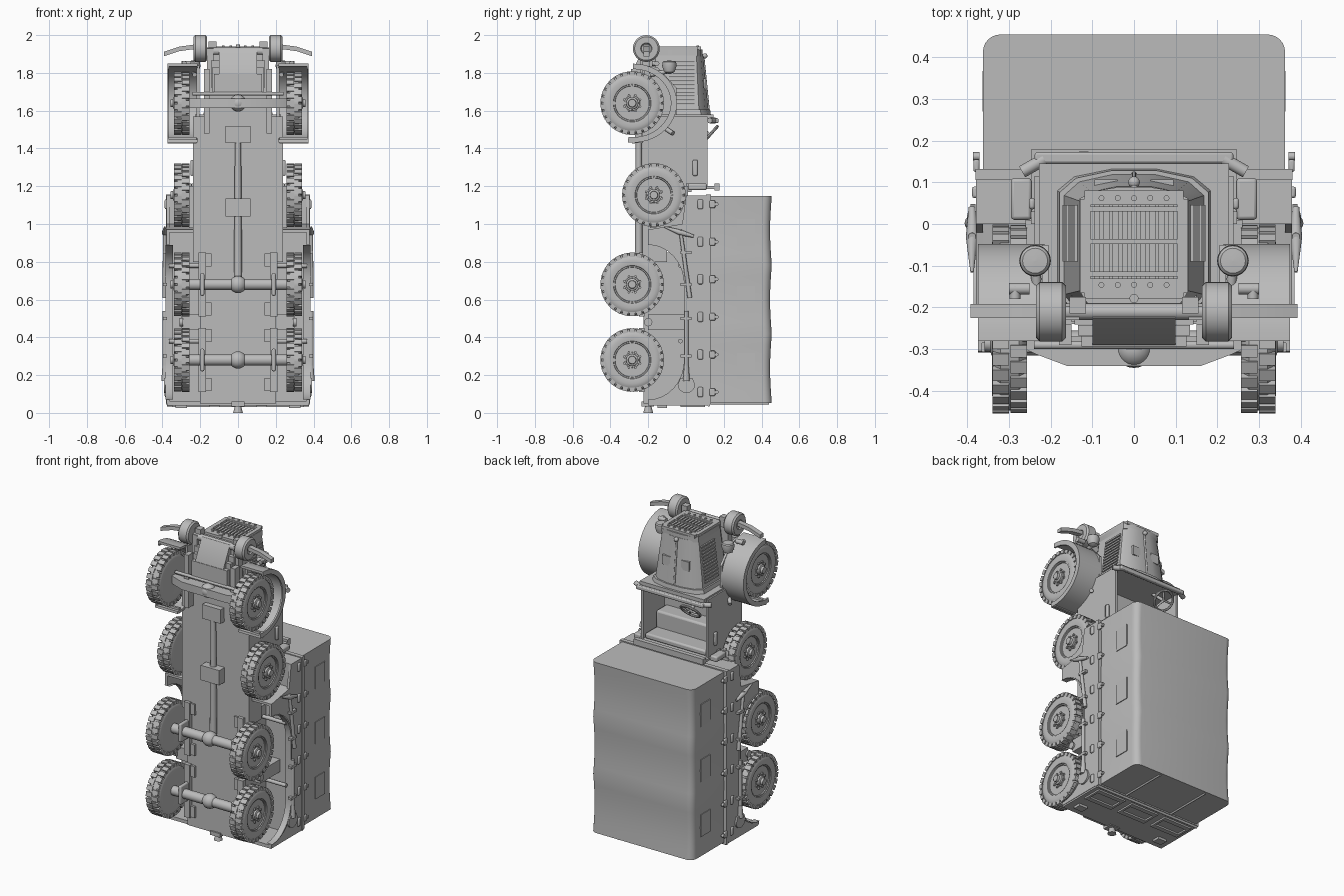
import bpy, math
from math import sin, cos, pi, radians
from mathutils import Vector, Matrix

cube = bpy.data.objects.get("Cube")
if cube:
    bpy.data.objects.remove(cube, do_unlink=True)

grey = bpy.data.materials.new("matte_grey")
grey.use_nodes = True
COL = (0.5, 0.5, 0.5, 1)
grey.diffuse_color = COL
grey.node_tree.nodes["Principled BSDF"].inputs["Base Color"].default_value = COL
made = []


def add(name, verts, faces, mirror=False, bevel=0):
    me = bpy.data.meshes.new(name)
    me.from_pydata([tuple(v) for v in verts], [], faces)
    me.materials.append(grey)
    ob = bpy.data.objects.new(name, me)
    bpy.context.collection.objects.link(ob)
    if bevel:
        b = ob.modifiers.new("Bevel", 'BEVEL')
        b.width, b.segments = bevel, 2
    if mirror:
        ob.modifiers.new("Mirror", 'MIRROR')
    # consistent outward normals
    import bmesh
    bm = bmesh.new()
    bm.from_mesh(me)
    bmesh.ops.recalc_face_normals(bm, faces=bm.faces)
    bm.to_mesh(me)
    bm.free()
    made.append(ob)
    return ob


def loft_data(rings, loop=False):
    n, m = len(rings[0]), len(rings)
    verts = [p for r in rings for p in r]
    faces = [(i * n + j, i * n + (j + 1) % n, (i + 1) % m * n + (j + 1) % n, (i + 1) % m * n + j)
             for i in range(m if loop else m - 1) for j in range(n)]
    if not loop:
        faces += [tuple(range(n)), tuple((m - 1) * n + j for j in range(n))]
    return verts, faces


def loft(name, rings, loop=False, **k):
    return add(name, *loft_data(rings, loop), **k)


def box(name, x, y, z, mirror=False, bevel=0):
    rings = [[(x[0], y[0], c), (x[1], y[0], c), (x[1], y[1], c), (x[0], y[1], c)] for c in z]
    return loft(name, rings, mirror=mirror, bevel=bevel)


def plate(name, x, pts, mirror=True):
    return loft(name, [[(c, y, z) for y, z in pts] for c in x], mirror=mirror)


def lathe(name, prof, centre, axis=(1, 0, 0), segs=32, mirror=False):
    # profile points are (distance along axis, radius)
    m = Matrix.Translation(centre) @ Vector(axis).to_track_quat('X', 'Z').to_matrix().to_4x4()
    rings = [[m @ Vector((a, r * cos(2 * pi * j / segs), r * sin(2 * pi * j / segs)))
              for j in range(segs)] for a, r in prof]
    return loft(name, rings, mirror=mirror)


def rod(name, p, q, r, r2=None, mirror=False, segs=12):
    d = Vector(q) - Vector(p)
    return lathe(name, [(0, r), (d.length, r if r2 is None else r2)], p, d, segs, mirror)


def ball(name, c, r, mirror=False):
    prof = [(-r * cos(pi * i / 10), max(r * sin(pi * i / 10), 0.0005)) for i in range(11)]
    return lathe(name, prof, c, (1, 0, 0), 20, mirror)


def wheel(name, y, z):
    c = (0, y, z)
    lathe(name + "_tyre", [(.258, .098), (.256, .125), (.262, .15), (.275, .162), (.32, .162), (.333, .15),
                           (.34, .125), (.336, .1), (.325, .096)], c, segs=48, mirror=True)
    # tread lugs on both shoulders
    v, f = [], []
    for i in range(26):
        for x0, x1, s in ((.256, .296, 0), (.299, .339, .5)):
            t = 2 * pi * (i + s) / 26
            w = .0145
            rings = [[(x, y + r * cos(t) - o * sin(t), z + r * sin(t) + o * cos(t))
                      for r, o in ((.146, -w), (.168, -w), (.168, w), (.146, w))] for x in (x0, x1)]
            vv, ff = loft_data(rings)
            f += [tuple(k + len(v) for k in q) for q in ff]
            v += vv
    add(name + "_lugs", v, f, mirror=True)
    # dished rim with recessed holes, then hub and nuts
    lathe(name + "_rim", [(.27, .1), (.331, .1), (.331, .092), (.318, .088), (.318, .045), (.328, .04), (.328, .001)],
          c, mirror=True)
    for i in range(8):
        t = 2 * pi * i / 8
        h = (.318, y + .067 * cos(t), z + .067 * sin(t))
        lathe(name + "_hole_ring", [(0, .015), (.005, .014), (.005, .009), (.001, .008)], h, segs=10, mirror=True)
        t += pi / 8
        rod(name + "_nut", (.326, y + .045 * cos(t), z + .045 * sin(t)),
            (.336, y + .045 * cos(t), z + .045 * sin(t)), .007, mirror=True, segs=6)
    lathe(name + "_hub", [(.32, .034), (.34, .032), (.344, .022), (.358, .02), (.358, .001)], c, segs=16, mirror=True)


for n, y, z in (("front_wheel", -.285, 1.64), ("spare_wheel", -.17, 1.153),
                ("middle_wheel", -.285, .68), ("rear_wheel", -.285, .28)):
    wheel(n, y, z)

# chassis and bed
box("rear_chassis", (-.2, .2), (-.225, .01), (.05, .85))
box("centre_chassis", (-.238, .238), (-.23, -.1), (.8, 1.57))
box("bed", (-.365, .365), (0, .115), (.05, 1.15))
box("bed_rail", (-.38, .38), (.105, .132), (.045, 1.155))
box("spare_support", (.2, .26), (-.19, .01), (.98, 1.2), mirror=True)
box("axle_bracket", (.19, .3), (-.2, .01), (.44, .52), mirror=True)
rod("bracket_boss", (.29, -.2, .48), (.31, -.2, .48), .022, mirror=True)
arch = [(-.2 + .19 * sin(a), .68 + .21 * cos(a)) for a in [pi / 2 * i / 8 for i in range(9)]]
arch += [(-.2 + .19 * cos(a), .28 - .21 * sin(a)) for a in [pi / 2 * i / 8 for i in range(9)]]
plate("side_skirt", (.362, .378), [(.11, .05), (.11, 1.15), (0, 1.15), (-.02, 1.0), (-.2, .97)]
      + arch + [(-.2, .05)])
rim_in = [(y, z) for y, z in arch]
rim_out = [(y + .012, z) for y, z in arch]
plate("arch_lip", (.345, .384), rim_in + rim_out[::-1])
plate("skirt_front_wall", (.235, .365), [(0, 1.0), (-.2, .97), (-.2, .955), (0, .985)])

# canvas cover with sagging bays
def cover_ring(z, sag):
    pts = [(-.362 + sag * .5, .12)]
    for cx, a0 in ((-1, pi), (1, pi / 2)):
        pts += [(cx * .32 + (.042 - sag * .5) * cos(a0 - pi / 2 * i / 6),
                 .412 - sag + .042 * sin(a0 - pi / 2 * i / 6)) for i in range(7)]
    pts.append((.362 - sag * .5, .12))
    return [(x, y, z) for x, y in pts]


loft("canvas_cover", [cover_ring(.053 + 1.095 * i / 18, .009 * sin(pi * (i % 6) / 6)) for i in range(19)])
for z in (.247, .6, .955):
    box("canvas_window", (.354, .363), (.27, .366), (z - .071, z + .071), mirror=True)
for i in range(6):
    z = .11 + .199 * i
    box("side_latch", (.37, .388), (.062, .09), (z - .026, z + .026), mirror=True, bevel=.006)
    box("rail_clip", (.37, .385), (.125, .155), (z - .02, z + .02), mirror=True, bevel=.005)
    rod("clip_knob", (.37, .162, z), (.386, .162, z), .01, mirror=True)

# tail end
box("tail_board", (-.375, .375), (-.2, .12), (.04, .062))
for x in (-.25, 0, .25):
    for y in ((-.03, .0), (.07, .1)):
        box("tail_frame_bar", (x - .1, x + .1), y, (.03, .042))
    for s in (-.1, .085):
        box("tail_frame_post", (x + s, x + s + .015), (-.03, .1), (.03, .042))
rod("tail_strap", (.17, .1, .05), (.17, .44, .05), .006, mirror=True)
rod("tail_hinge_bar", (-.375, .12, .042), (.375, .12, .042), .008)
box("tail_lamp", (.27, .33), (-.15, -.1), (.025, .045), mirror=True)
box("tow_bracket", (-.035, .035), (-.235, -.17), (.035, .06))
rod("tow_hook", (0, -.2, .05), (0, -.2, 0), .013, .026)

# axles and driveline
for n, z in (("rear_axle", .28), ("middle_axle", .68)):
    rod(n, (-.27, -.285, z), (.27, -.285, z), .03)
    ball(n + "_differential", (0, -.285, z), .046)
    box(n + "_clamp", (.178, .2), (-.325, -.21), (z - .06, z + .06), mirror=True, bevel=.008)
    box(n + "_spring", (.17, .21), (-.25, -.22), (z - .17, z + .17), mirror=True)
    for s in (-.13, .13):
        box("chassis_hanger", (.14, .17), (-.24, -.2), (z + s - .035, z + s + .035), mirror=True)
    rod(n + "_stay", (.2, -.03, z + .1), (.365, -.03, z + .1), .012, mirror=True)
beam = [(-.26, -.27), (.26, -.27), (.26, -.3), (.235, -.312), (.16, -.34), (-.16, -.34), (-.235, -.312), (-.26, -.3)]
loft("front_axle", [[(x, y, z) for x, y in beam] for z in (1.615, 1.665)])
ball("front_differential", (0, -.3, 1.64), .045)
rod("steering_rod", (-.24, -.29, 1.69), (.24, -.29, 1.69), .01)
box("front_spring", (.15, .18), (-.29, -.24), (1.48, 1.82), mirror=True)
rod("drive_shaft", (0, -.25, .7), (0, -.25, 1.46), .022, .016)
box("transfer_box", (-.066, .066), (-.285, -.22), (1.04, 1.135))
box("gearbox", (-.066, .066), (-.27, -.2), (1.43, 1.52))

# cab
plate("cab_side", (.222, .238), [(-.2, 1.19), (.115, 1.19), (.115, 1.57), (-.2, 1.57)])
box("cab_back", (-.247, .247), (-.12, .165), (1.185, 1.2))
box("cab_back_rail", (-.247, .247), (.15, .178), (1.178, 1.215))
box("cab_back_foot", (-.247, .247), (0, .03), (1.17, 1.215))
box("cab_corner_box", (.245, .295), (.01, .11), (1.18, 1.215), mirror=True, bevel=.008)
box("door_handle", (.236, .252), (.035, .062), (1.255, 1.34), mirror=True, bevel=.007)
box("bench_seat", (-.215, .215), (-.11, 0), (1.21, 1.34), bevel=.012)
box("seat_back", (-.215, .215), (-.01, .11), (1.2, 1.235), bevel=.01)
box("dashboard", (-.228, .228), (-.2, .145), (1.55, 1.58))
box("dash_rail", (-.238, .238), (.145, .172), (1.535, 1.56), bevel=.006)
rod("dash_knob", (.215, .155, 1.548), (.268, .125, 1.548), .015, mirror=True)
rod("side_grab_bar", (.238, -.1, 1.5), (.265, -.07, 1.48), .012, mirror=True)

# steering wheel
tilt = Vector((0, .75, -.66)).to_track_quat('Z', 'Y').to_matrix()
hub = Vector((-.12, .125, 1.47))
loft("steering_wheel", [[hub + tilt @ Vector(((.062 + .008 * cos(b)) * cos(a), (.062 + .008 * cos(b)) * sin(a),
                                               .008 * sin(b))) for b in [pi * k / 4 for k in range(8)]]
                        for a in [2 * pi * i / 28 for i in range(28)]], loop=True)
for a in (0, 120, 240):
    rod("wheel_spoke", hub, hub + tilt @ Vector((.06 * cos(radians(a)), .06 * sin(radians(a)), 0)), .006)
rod("steering_column", hub, hub + tilt @ Vector((0, 0, -.14)), .01)

# hood
def hood_ring(w, lo, sh, top, z):
    half = [(w * .85, lo), (w, lo + .03), (w, sh), (w * .78, sh + (top - sh) * .65), (w * .3, top)]
    return [(x, y, z) for x, y in half] + [(-x, y, z) for x, y in half[::-1]]


loft("hood", [hood_ring(.172, -.2, .07, .122, 1.57), hood_ring(.13, -.19, .055, .09, 1.9)])
loft("cowl_band", [hood_ring(.185, -.2, .08, .132, 1.575), hood_ring(.178, -.2, .076, .128, 1.605)])
rod("hood_hinge", (0, .122, 1.58), (0, .09, 1.9), .006)
for i in range(12):
    z = 1.63 + .02 * i
    x = .172 - .042 * (z - 1.57) / .33
    box("hood_louvre", (x - .01, x + .007), (-.09, .045), (z, z + .01), mirror=True)
box("hood_hatch", (.04, .095), (.085, .107), (1.71, 1.77), mirror=True)

# radiator and grille
loft("radiator", [hood_ring(.131, -.19, .06, .088, z) for z in (1.89, 1.925)])
box("grille_top", (-.118, .118), (.046, .08), (1.92, 1.94))
box("grille_bottom", (-.118, .118), (-.178, -.13), (1.92, 1.94))
box("grille_side", (.104, .129), (-.165, .06), (1.92, 1.94), mirror=True)
for i in range(9):
    x = -.088 + .022 * i
    box("grille_bar", (x - .007, x + .007), (-.13, .046), (1.92, 1.934))
for y in (.036, -.042, -.12):
    box("grille_crossbar", (-.105, .105), (y - .006, y + .006), (1.92, 1.94))
for i in range(5):
    for y in (.062, -.146):
        rod("grille_bolt", (-.078 + .039 * i, y, 1.935), (-.078 + .039 * i, y, 1.946), .007)
ball("radiator_cap", (0, .1, 1.89), .014)
rod("crank_socket", (0, -.178, 1.93), (0, -.178, 1.95), .011)

# nose underside
box("engine_sump", (-.15, .15), (-.235, -.17), (1.45, 1.72))
for i in range(4):
    w = .15 - .008 * i
    box("nose_step", (-w, w), (-.215 - .026 * i, -.19 - .026 * i), (1.68, 1.9 - .035 * i))
plate("nose_guard", (-.1, .1), [(-.21, 1.93), (-.225, 1.93), (-.29, 1.8), (-.29, 1.7), (-.21, 1.7)], mirror=False)
box("frame_rail", (.13, .165), (-.23, -.19), (1.55, 1.93), mirror=True)

# fenders
def fender(name, r0, r1, x0, x1):
    loft(name, [[(x, -.28 + r * cos(t), 1.64 + r * .9 * sin(t)) for x, r in ((x0, r0), (x1, r0), (x1, r1), (x0, r1))]
                for t in [radians(-97 + 187 * i / 28) for i in range(29)]], mirror=True)


fender("front_fender", .215, .232, .215, .372)
fender("fender_lip", .2, .232, .364, .374)
box("fender_foot", (.22, .372), (-.285, -.27), (1.425, 1.46), mirror=True)
plate("fender_inner_wall", (.205, .22), [(-.22, 1.45), (-.05, 1.56), (-.05, 1.72), (-.15, 1.83), (-.22, 1.84)])

# bumper rollers, wings and lamps
lathe("bumper_roller", [(.163, .02), (.163, .062), (.172, .071), (.226, .071), (.235, .062), (.235, .03), (.228, .026),
                        (.228, .001)], (0, -.21, 1.929), mirror=True)
rod("roller_shaft", (-.165, -.21, 1.915), (.165, -.21, 1.915), .02)
box("shaft_collar", (.115, .155), (-.215, -.175), (1.9, 1.965), mirror=True)
loft("bumper_wing", [[(x, y, z + dz) for y, dz in ((-.225, -.012), (-.192, -.012), (-.192, .012), (-.225, .012))]
                     for x, z in ((.23, 1.938), (.31, 1.927), (.392, 1.9))], mirror=True)
lathe("headlight", [(-.04, .008), (-.03, .028), (0, .038), (.022, .036), (.028, .03), (.03, .001)],
      (.237, -.088, 1.835), (0, 0, 1), 20, True)
rod("headlight_post", (.237, -.09, 1.81), (.23, -.19, 1.79), .012, mirror=True)
rod("fender_pipe", (.25, -.155, 1.85), (.3, -.155, 1.85), .014, mirror=True)
rod("fender_pipe_end", (.285, -.15, 1.85), (.285, -.18, 1.85), .013, mirror=True)

# pickaxe and shovel strapped to each side
rod("pick_handle", (.388, .02, .61), (.388, -.03, .97), .012, .009, mirror=True)
rod("pick_point", (.388, -.03, .955), (.388, -.115, .985), .015, .004, mirror=True)
rod("pick_blade", (.388, -.03, .955), (.388, .04, .935), .015, .008, mirror=True)
rod("shovel_handle", (.388, .002, .2), (.388, .002, .54), .011, mirror=True)
rod("shovel_socket", (.388, .002, .17), (.388, .002, .25), .018, .012, mirror=True)
plate("shovel_blade", (.38, .392), [(.002 + .046 * cos(pi * i / 8), .15 - .045 * sin(pi * i / 8)) for i in range(9)]
      + [(-.03, .185), (.034, .185)])
for z in (.3, .5, .68, .85):
    box("tool_strap", (.376, .398), (-.03, .03), (z - .008, z + .008), mirror=True)

# keep hard edges sharp, round parts smooth
bpy.ops.object.select_all(action='DESELECT')
for ob in made:
    ob.select_set(True)
bpy.context.view_layer.objects.active = made[0]
bpy.ops.object.shade_smooth_by_angle(angle=radians(35))
